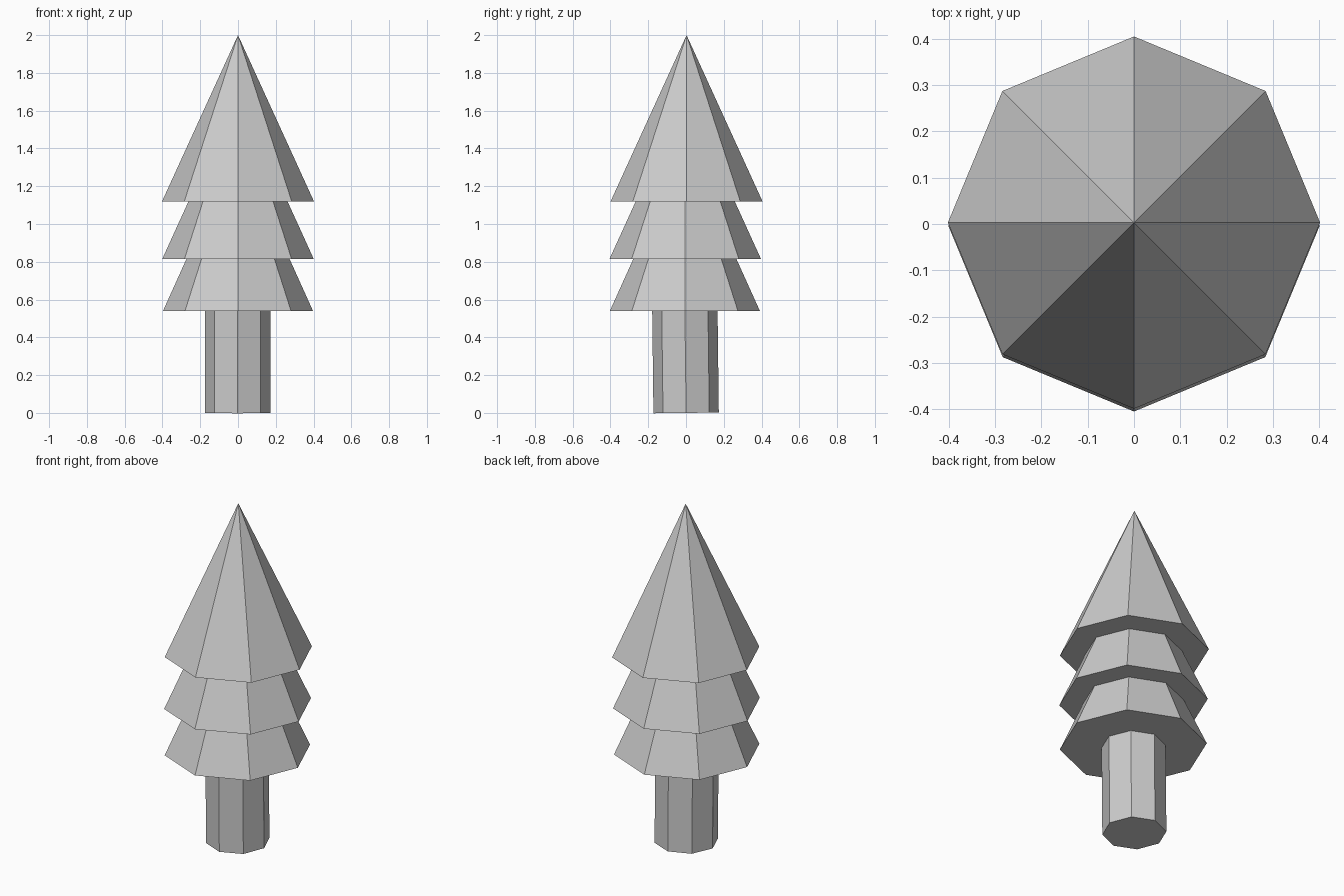
import bpy
import math

if "Cube" in bpy.data.objects:
    bpy.data.objects.remove(bpy.data.objects["Cube"])


def prism(name, r_bottom, r_top, z0, z1, x=0.0, y=0.0, tilt=0.0):
    """Eight-sided cone or cylinder with a corner on each axis."""
    bpy.ops.mesh.primitive_cone_add(
        vertices=8, radius1=r_bottom, radius2=r_top, depth=z1 - z0,
        end_fill_type='NGON', location=(x, y, (z0 + z1) / 2),
        rotation=(tilt, 0, 0))
    bpy.context.object.name = name


# Trunk, leaning very slightly towards the front, its top hidden in the foliage
prism("trunk", 0.173, 0.173, 0.0, 0.60, x=-0.002, y=-0.003,
      tilt=math.atan(0.012))

# Three overlapping closed cones of foliage: name, base height, y offset, radius
for name, z, y, r in [("lower_foliage", 0.54, -0.006, 0.397),
                      ("middle_foliage", 0.815, -0.004, 0.401),
                      ("upper_foliage", 1.12, 0.003, 0.402)]:
    prism(name, r, 0.0, z, z + 0.88, y=y)
